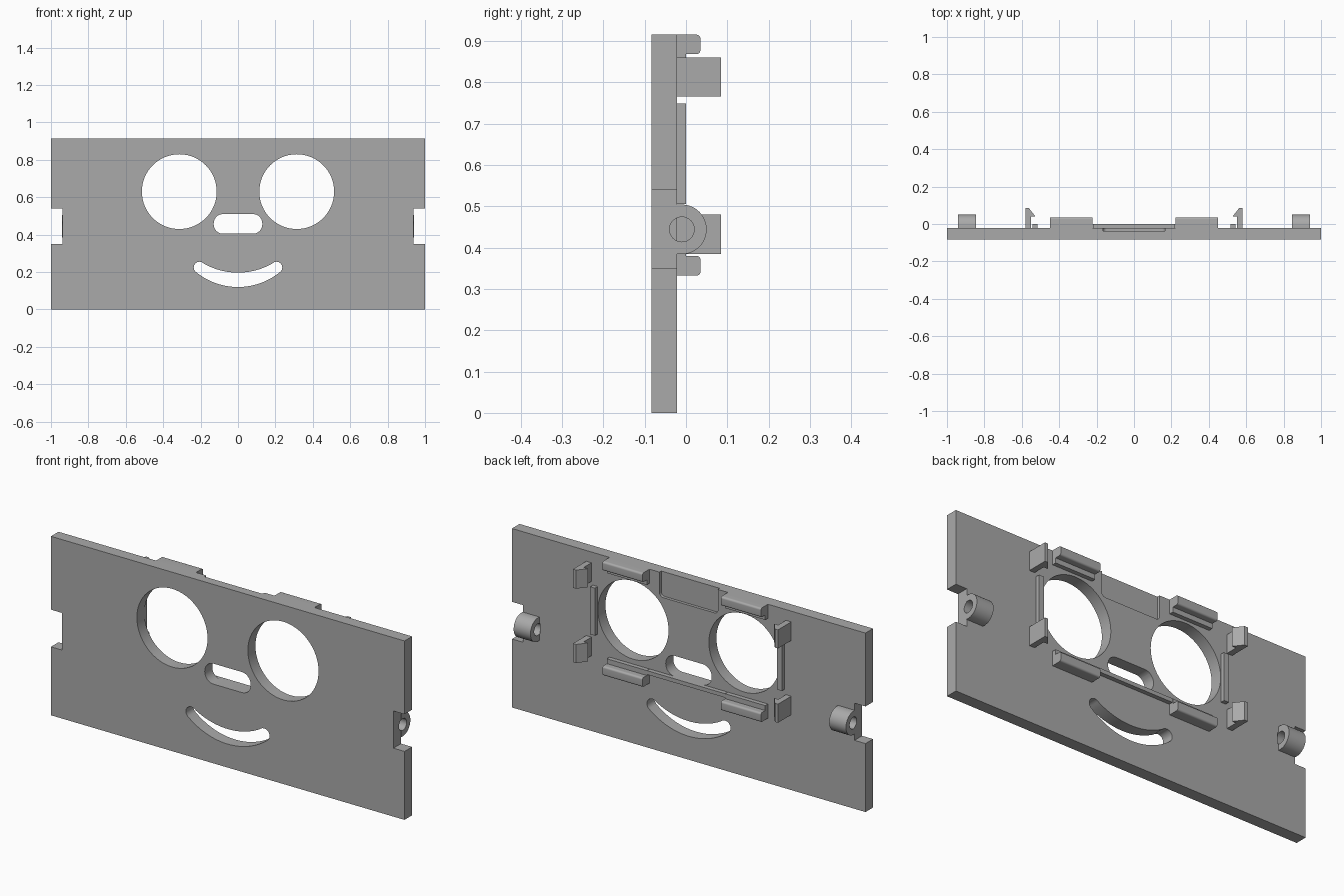
import bpy, bmesh
from math import sin, cos, radians, sqrt

cube = bpy.data.objects.get("Cube")
if cube:
    bpy.data.objects.remove(cube)

grey = bpy.data.materials.new("plain grey")
grey.use_nodes = True
colour = (0.4, 0.4, 0.4, 1)
grey.diffuse_color = colour
grey.node_tree.nodes["Principled BSDF"].inputs["Base Color"].default_value = colour

FRONT, BACK, TOP = -0.083, -0.022, 0.915


def arc(cx, cy, r, a0, a1, n=8):
    steps = [radians(a0 + (a1 - a0) * i / n) for i in range(n + 1)]
    return [(cx + r * cos(a), cy + r * sin(a)) for a in steps]


def circle(cx, cy, r, n=64):
    return arc(cx, cy, r, 0, 360, n)[:-1]


def rect(x0, x1, y0, y1):
    return [(x0, y0), (x1, y0), (x1, y1), (x0, y1)]


def round_rect(x0, x1, y0, y1, r):
    return (arc(x0 + r, y0 + r, r, 180, 270) + arc(x1 - r, y0 + r, r, 270, 360)
            + arc(x1 - r, y1 - r, r, 0, 90) + arc(x0 + r, y1 - r, r, 90, 180))


def prism(name, outline, axis, lo, hi):
    """Extrude a flat outline along the given axis from lo to hi."""
    place = {"x": lambda p, t: (t, p[0], p[1]),
             "y": lambda p, t: (p[0], t, p[1]),
             "z": lambda p, t: (p[0], p[1], t)}[axis]
    bm = bmesh.new()
    ends = [[bm.verts.new(place(p, t)) for p in outline] for t in (lo, hi)]
    bm.faces.new(ends[0])
    bm.faces.new(ends[1])
    n = len(outline)
    for i in range(n):
        j = (i + 1) % n
        bm.faces.new((ends[0][i], ends[0][j], ends[1][j], ends[1][i]))
    bmesh.ops.recalc_face_normals(bm, faces=bm.faces)
    mesh = bpy.data.meshes.new(name)
    bm.to_mesh(mesh)
    bm.free()
    mesh.materials.append(grey)
    obj = bpy.data.objects.new(name, mesh)
    bpy.context.collection.objects.link(obj)
    return obj


def activate(obj):
    bpy.ops.object.select_all(action="DESELECT")
    obj.select_set(True)
    bpy.context.view_layer.objects.active = obj


def cut(obj, outline, axis, lo, hi):
    cutter = prism("cutter", outline, axis, lo, hi)
    cutter.hide_render = True
    mod = obj.modifiers.new("cut", "BOOLEAN")
    mod.operation, mod.solver, mod.object = "DIFFERENCE", "EXACT", cutter
    activate(obj)
    bpy.ops.object.modifier_apply(modifier=mod.name)
    bpy.data.objects.remove(cutter)


def smooth(obj):
    activate(obj)
    bpy.ops.object.shade_smooth_by_angle(angle=radians(30))


# Face plate with a notch in each side
half = [(1, 0), (1, 0.35), (0.938, 0.35), (0.938, 0.54), (1, 0.54), (1, TOP)]
plate = prism("face_plate", half + [(-x, z) for x, z in reversed(half)], "y", FRONT, BACK)

# Eye, nose and mouth openings
for s in (1, -1):
    cut(plate, circle(s * 0.314, 0.63, 0.2), "y", -0.2, 0.2)
cut(plate, round_rect(-0.13, 0.13, 0.405, 0.51, 0.05), "y", -0.2, 0.2)
xs = [i / 12 for i in range(-12, 13)]
lower = [(0.225 * t, 0.475 - sqrt(0.355**2 - (0.225 * t)**2)) for t in xs]
upper = [(0.18 * t, 0.567 - sqrt(0.37**2 - (0.18 * t)**2)) for t in reversed(xs)]
cap = arc(0.206, 0.2246, 0.031, -40, 130)
mouth = lower + cap + upper + [(-x, z) for x, z in reversed(cap)]
cut(plate, mouth, "y", -0.2, 0.2)

# Shallow recess at the top of the back
cut(plate, round_rect(-0.165, 0.165, 0.79, 1.1, 0.02), "y", -0.037, 0.1)

# Bottom support strip joining the lower rails
prism("support_strip", rect(-0.22, 0.22, 0.385, 0.405), "y", BACK, 0)

bore = circle(-0.01, 0.444, 0.03, 32)
boss_outline = [(BACK, 0.384)] + arc(-0.01, 0.444, 0.06, -90, 90, 24) + [(BACK, 0.504)]
hook = [(0.58, BACK), (0.58, 0.085), (0.562, 0.085), (0.527, 0.04), (0.55, 0.04), (0.55, BACK)]


def rail(name, x0, x1, lip0, lip1, ledge0, ledge1):
    """Ledge with a taller, round-edged lip."""
    prism(name + "_ledge", rect(BACK, 0, ledge0, ledge1), "x", x0, x1)
    r, y = 0.01, 0.035
    lip = ([(BACK, lip0)] + arc(y - r, lip0 + r, r, -90, 0)
           + arc(y - r, lip1 - r, r, 0, 90) + [(BACK, lip1)])
    smooth(prism(name + "_lip", lip, "x", x0, x1))


for s, side in ((1, "left"), (-1, "right")):
    # Holding rails above and below
    x0, x1 = sorted((s * 0.222, s * 0.448))
    rail(side + "_upper_rail", x0, x1, 0.868, TOP, 0.843, TOP)
    rail(side + "_lower_rail", x0, x1, 0.332, 0.38, 0.36, 0.405)

    # Side support strip
    x0, x1 = sorted((s * 0.515, s * 0.542))
    prism(side + "_side_strip", rect(x0, x1, 0.505, 0.748), "y", BACK, 0)

    # Snap hooks
    mirrored = [(s * x, y) for x, y in hook]
    prism(side + "_upper_hook", mirrored, "z", 0.765, 0.86)
    prism(side + "_lower_hook", mirrored, "z", 0.385, 0.48)

    # Hinge boss with a through bore
    x0, x1 = sorted((s * 0.845, s * 0.94))
    boss = prism(side + "_hinge_boss", boss_outline, "x", x0, x1)
    for part in (boss, plate):
        cut(part, bore, "x", x0 - 0.005, x1 + 0.005)
    smooth(boss)

smooth(plate)
